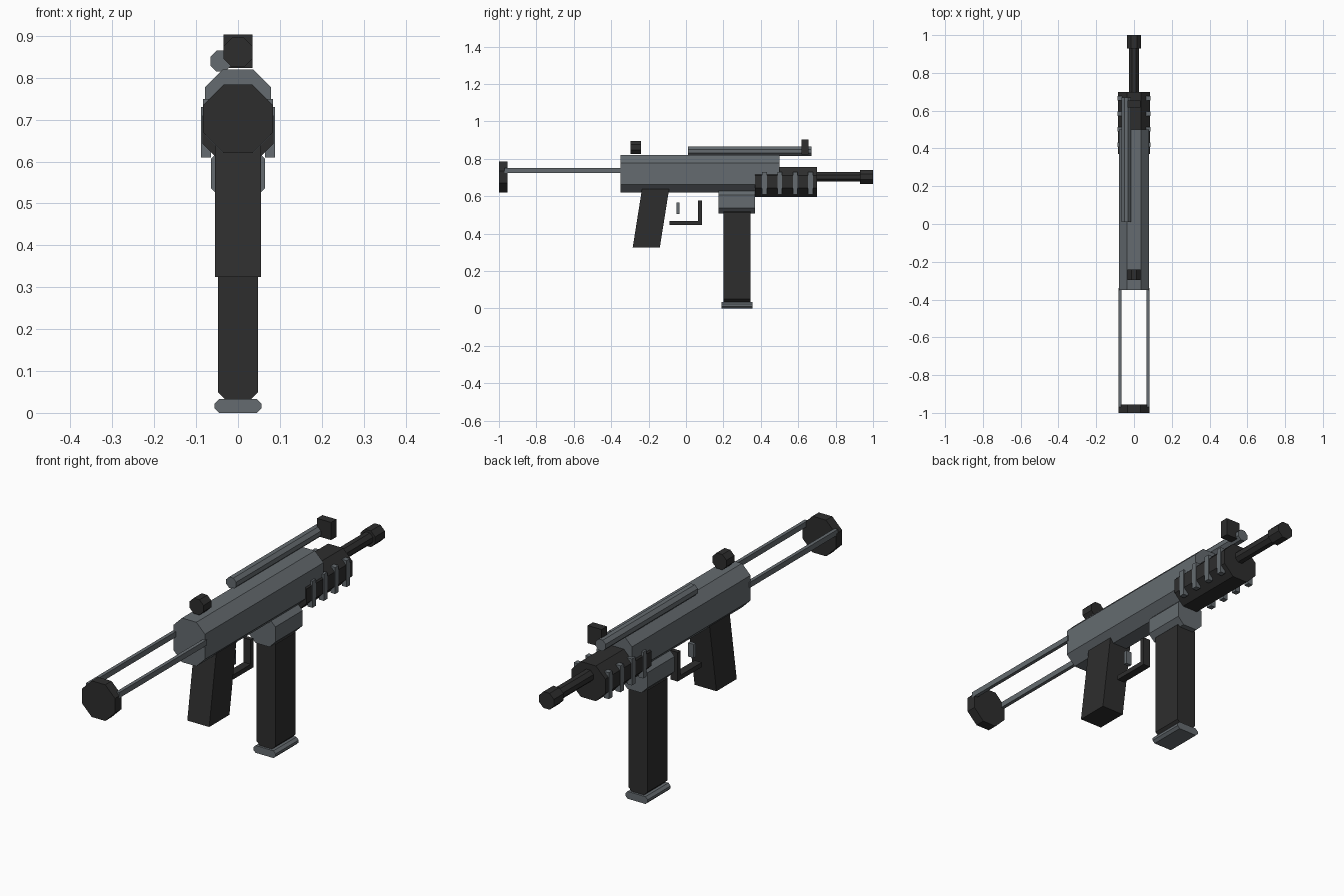
import bpy, bmesh

cube = bpy.data.objects.get("Cube")
if cube:
    bpy.data.objects.remove(cube, do_unlink=True)


def material(name, rgb):
    m = bpy.data.materials.new(name)
    m.use_nodes = True
    color = (*rgb, 1)
    m.diffuse_color = color
    m.node_tree.nodes["Principled BSDF"].inputs["Base Color"].default_value = color
    return m


STEEL = material("grey steel", (0.13, 0.148, 0.162))
BLACK = material("matte black", (0.027, 0.027, 0.027))


def prism(name, mat, start, end):
    """Solid between two matching rings of points."""
    bm = bmesh.new()
    a = [bm.verts.new(p) for p in start]
    b = [bm.verts.new(p) for p in end]
    bm.faces.new(a)
    bm.faces.new(b[::-1])
    n = len(a)
    for i in range(n):
        j = (i + 1) % n
        bm.faces.new((a[i], b[i], b[j], a[j]))
    bmesh.ops.recalc_face_normals(bm, faces=bm.faces[:])
    mesh = bpy.data.meshes.new(name)
    bm.to_mesh(mesh)
    bm.free()
    mesh.materials.append(mat)
    obj = bpy.data.objects.new(name, mesh)
    bpy.context.collection.objects.link(obj)
    return obj


def bar(name, mat, y, z, half, x=0, cut=0):
    """Bar along y with optionally chamfered corners in the xz section."""
    z0, z1 = z
    if cut:
        ring = [(half, z0 + cut), (half, z1 - cut), (half - cut, z1), (cut - half, z1),
                (-half, z1 - cut), (-half, z0 + cut), (cut - half, z0), (half - cut, z0)]
    else:
        ring = [(half, z0), (half, z1), (-half, z1), (-half, z0)]
    return prism(name, mat, *[[(x + px, py, pz) for px, pz in ring] for py in y])


def tube(name, mat, y, z, radius, x=0):
    return bar(name, mat, y, (z - radius, z + radius), radius, x, radius * 0.586)


# Body
bar("receiver", STEEL, (-0.35, 0.5), (0.62, 0.82), 0.079, cut=0.043)
bar("handguard", BLACK, (0.37, 0.7), (0.596, 0.756), 0.085, cut=0.047)
tube("barrel", BLACK, (0.69, 0.94), 0.703, 0.026)
tube("muzzle", BLACK, (0.93, 1.0), 0.703, 0.037)

# Handguard ribs and stock rods on both sides
for side, label in ((1, "left"), (-1, "right")):
    for i in range(4):
        bar(f"{label}_rib_{i + 1}", STEEL, (0.407 + i * 0.082, 0.432 + i * 0.082),
            (0.61, 0.73), 0.012, side * 0.076)
    bar(f"{label}_stock_rod", STEEL, (-0.97, -0.34), (0.725, 0.75), 0.008, side * 0.075)

# Stock end
bar("butt_plate", BLACK, (-1.0, -0.955), (0.62, 0.784), 0.083, cut=0.049)

# Top tube and sights
tube("cocking_tube", STEEL, (0.01, 0.67), 0.84, 0.025, -0.041)
bar("front_sight", BLACK, (0.617, 0.655), (0.823, 0.903), 0.035)
tube("rear_sight", BLACK, (-0.297, -0.24), 0.861, 0.035)

# Slanted grip
prism("grip", BLACK, *[[(x, -0.235 + dy, 0.64 + dz), (x, -0.09 + dy, 0.64 + dz),
                        (x, -0.14, 0.325), (x, -0.285, 0.325)]
                       for x, dy, dz in ((-0.055, 0, 0), (0.055, 0, 0))])

# Trigger and guard
bar("trigger", STEEL, (-0.05, -0.034), (0.505, 0.567), 0.014)
bar("guard_bottom", BLACK, (-0.088, 0.085), (0.445, 0.466), 0.018)
bar("guard_front", BLACK, (0.065, 0.085), (0.466, 0.577), 0.018)

# Magazine
bar("magazine_well", STEEL, (0.175, 0.37), (0.507, 0.636), 0.065, cut=0.03)
bar("magazine", BLACK, (0.2, 0.345), (0.033, 0.53), 0.048, cut=0.017)
bar("magazine_base", STEEL, (0.19, 0.355), (0.0, 0.033), 0.056, cut=0.011)
